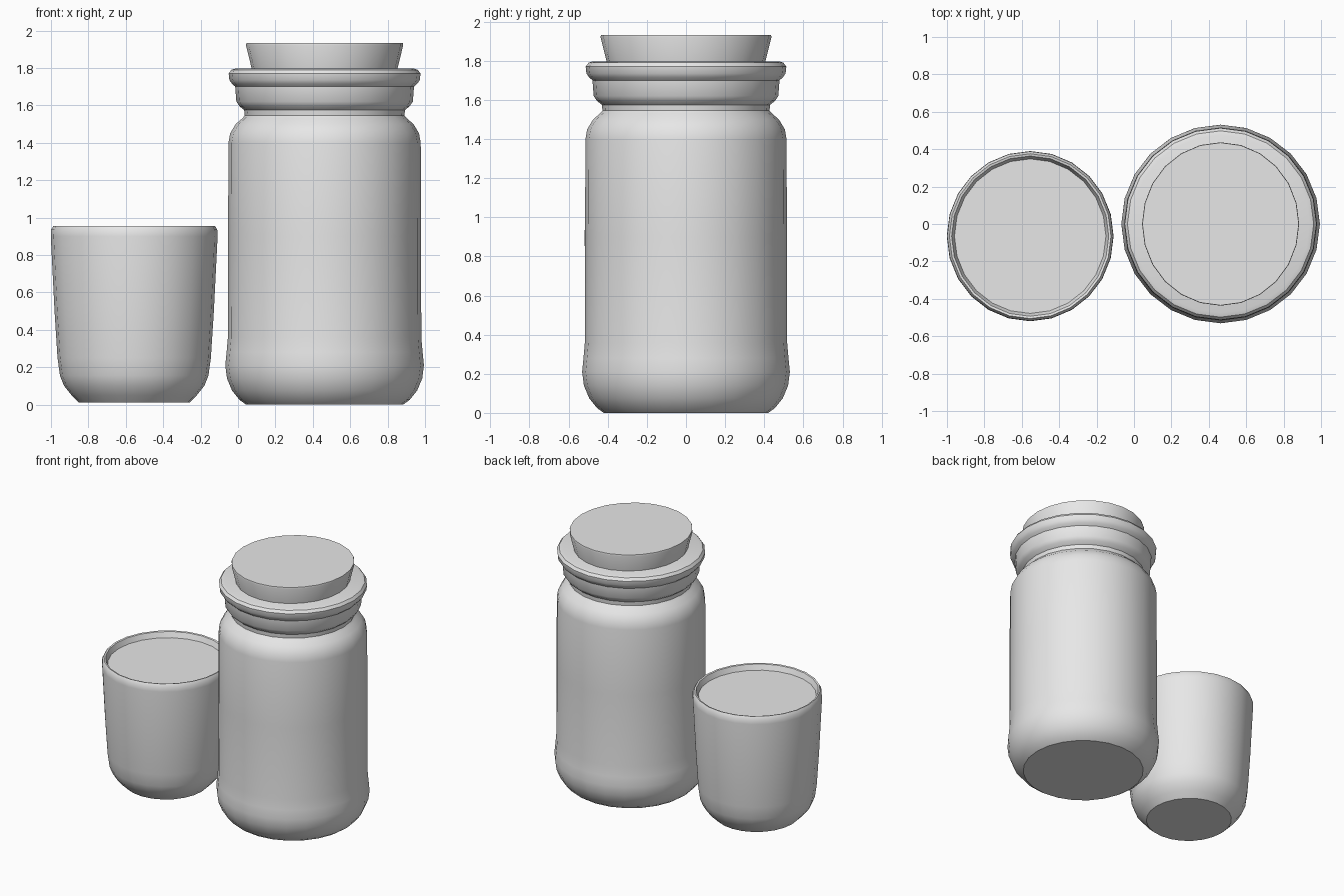
import bpy
import bmesh
from math import cos, sin, tau, radians

cube = bpy.data.objects.get("Cube")
if cube:
    bpy.data.objects.remove(cube, do_unlink=True)

GREY = (0.8, 0.8, 0.8, 1.0)
clay = bpy.data.materials.new("plain grey")
clay.use_nodes = True
clay.diffuse_color = GREY
clay.node_tree.nodes["Principled BSDF"].inputs["Base Color"].default_value = GREY

SIDES = 24


def lathe(name, profile, centre, stretch=1.0):
    """Turn (radius, height) points around z and cap both ends."""
    bm = bmesh.new()
    rings = [[bm.verts.new((r * cos(tau * i / SIDES), stretch * r * sin(tau * i / SIDES), z))
              for i in range(SIDES)] for r, z in profile]
    for low, high in zip(rings, rings[1:]):
        for i in range(SIDES):
            j = (i + 1) % SIDES
            bm.faces.new((low[i], low[j], high[j], high[i]))
    bm.faces.new(rings[0][::-1])
    bm.faces.new(rings[-1])
    mesh = bpy.data.meshes.new(name)
    bm.to_mesh(mesh)
    bm.free()
    mesh.materials.append(clay)
    obj = bpy.data.objects.new(name, mesh)
    obj.location = (*centre, 0)
    bpy.context.collection.objects.link(obj)
    bpy.ops.object.select_all(action='DESELECT')
    obj.select_set(True)
    bpy.context.view_layer.objects.active = obj
    bpy.ops.object.shade_smooth_by_angle(angle=radians(32))
    return obj


JAR = (0.463, 0.0)
CUP = (-0.555, -0.065)

# Jar: rounded foot, straight body, shoulder, neck band and rolled lip
lathe("jar", [
    (0.42, 0), (0.455, 0.025), (0.495, 0.075), (0.522, 0.14), (0.531, 0.21),
    (0.524, 0.28), (0.517, 0.36), (0.516, 0.9), (0.514, 1.4), (0.505, 1.45),
    (0.475, 1.5), (0.44, 1.53), (0.427, 1.545), (0.43, 1.575), (0.455, 1.595),
    (0.472, 1.62), (0.478, 1.7), (0.495, 1.715), (0.509, 1.735), (0.513, 1.77),
    (0.498, 1.79), (0.475, 1.797),
], JAR)

# Tapered stopper
lathe("stopper", [(0.387, 1.77), (0.39, 1.797), (0.42, 1.92), (0.418, 1.932)], JAR, 1.04)

# Cup: outer wall, rounded rim, inner wall down to the filled surface
lathe("cup", [
    (0.295, 0.01), (0.335, 0.05), (0.375, 0.1), (0.397, 0.155), (0.41, 0.25),
    (0.426, 0.5), (0.446, 0.9), (0.444, 0.935), (0.432, 0.955), (0.42, 0.952),
    (0.405, 0.912),
], CUP, 1.02)
